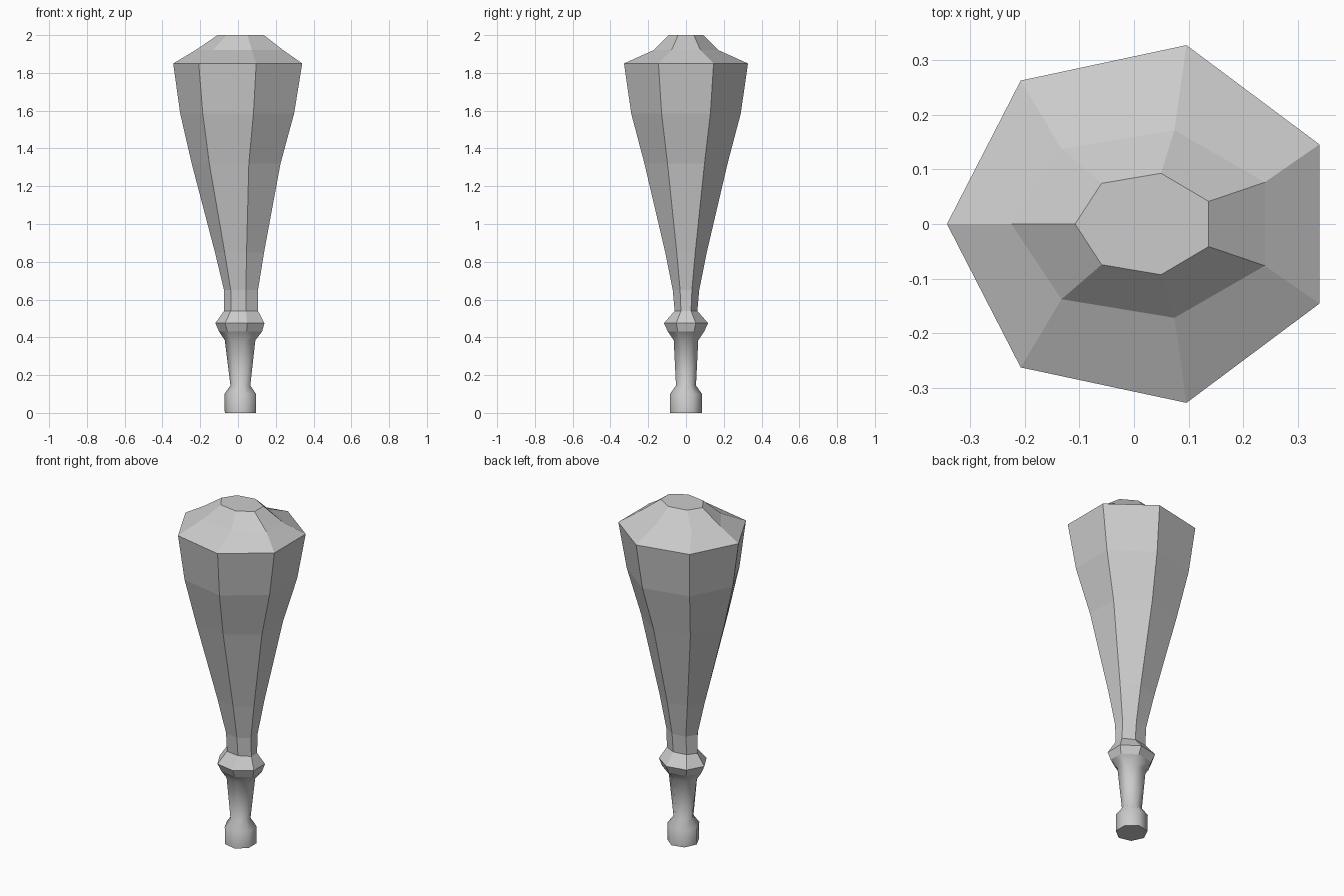
import bpy, bmesh, math

if "Cube" in bpy.data.objects:
    bpy.data.objects.remove(bpy.data.objects["Cube"], do_unlink=True)

# One plain grey for the whole club
grey = bpy.data.materials.new("plain grey")
grey.use_nodes = True
COLOUR = (0.6, 0.6, 0.6, 1)
grey.diffuse_color = COLOUR
grey.node_tree.nodes["Principled BSDF"].inputs["Base Color"].default_value = COLOUR

SIDES = 7


def ring(bm, z, left, right, half_depth):
    """Seven-sided ring with one corner on the -x side, fitted to its extents."""
    step = 2 * math.pi / SIDES
    rx = (right - left) / (1 + math.cos(step / 2))
    ry = half_depth / math.sin(2 * step)
    return [bm.verts.new((left + rx - rx * math.cos(i * step),
                          -ry * math.sin(i * step), z)) for i in range(SIDES)]


def loft(name, sections, cap_bottom=False, cap_top=False, smooth=False):
    bm = bmesh.new()
    rings = [ring(bm, *s) for s in sections]
    for low, high in zip(rings, rings[1:]):
        for i in range(SIDES):
            j = (i + 1) % SIDES
            bm.faces.new((low[i], low[j], high[j], high[i])).smooth = smooth
    caps = []
    if cap_bottom:
        caps.append(bm.faces.new(rings[0][::-1]))
    if cap_top:
        caps.append(bm.faces.new(rings[-1]))
    for cap in caps:
        for e in cap.edges:
            e.smooth = False
    mesh = bpy.data.meshes.new(name)
    bm.to_mesh(mesh)
    bm.free()
    mesh.materials.append(grey)
    obj = bpy.data.objects.new(name, mesh)
    bpy.context.collection.objects.link(obj)
    return obj


# Sections are: height, left extent, right extent, half depth
neck = (0.54, -0.074, 0.106, 0.06)
collar_base = (0.43, -0.1, 0.127, 0.096)

# Rounded grip with a pommel at the foot
loft("handle", [(0, -0.07, 0.095, 0.085), (0.1, -0.072, 0.095, 0.085),
                (0.145, -0.04, 0.065, 0.053), (0.385, -0.07, 0.092, 0.065),
                collar_base], cap_bottom=True, smooth=True)

# Faceted collar between grip and head
loft("collar", [collar_base, (0.475, -0.12, 0.14, 0.117), neck])

# Flaring faceted head
loft("head", [neck, (0.65, -0.074, 0.106, 0.07), (0.85, -0.122, 0.138, 0.11),
              (1.32, -0.245, 0.225, 0.22), (1.585, -0.306, 0.297, 0.29),
              (1.85, -0.343, 0.34, 0.328)])

# Stepped crown closing the head
loft("crown", [(1.85, -0.343, 0.34, 0.328), (1.92, -0.225, 0.24, 0.172),
               (2, -0.108, 0.137, 0.093)], cap_top=True)
